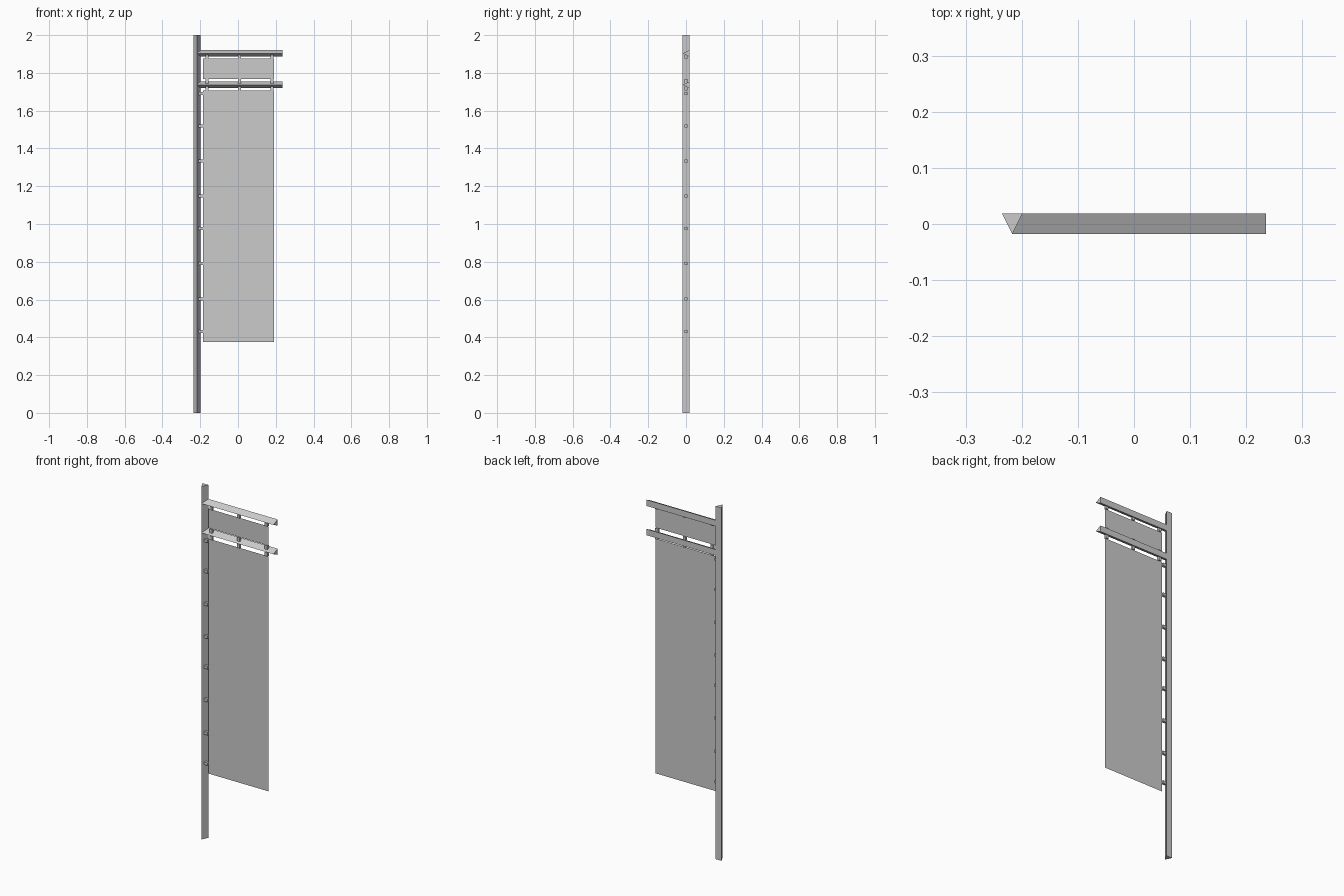
import bpy, bmesh
from mathutils import Vector

if "Cube" in bpy.data.objects:
    bpy.data.objects.remove(bpy.data.objects["Cube"])


def make_object(name, bm):
    bmesh.ops.recalc_face_normals(bm, faces=bm.faces)
    mesh = bpy.data.meshes.new(name)
    bm.to_mesh(mesh)
    bm.free()
    obj = bpy.data.objects.new(name, mesh)
    bpy.context.collection.objects.link(obj)
    return obj


def prism(name, start, end):
    """Solid between two matching cross-section loops."""
    bm = bmesh.new()
    a = [bm.verts.new(p) for p in start]
    b = [bm.verts.new(p) for p in end]
    bm.faces.new(a)
    bm.faces.new(b)
    n = len(a)
    for i in range(n):
        j = (i + 1) % n
        bm.faces.new((a[i], a[j], b[j], b[i]))
    return make_object(name, bm)


def clip(name, x0, x1, z0, z1, depth=0.014):
    loop = [(x0, z0), (x1, z0), (x1, z1), (x0, z1)]
    return prism(name, [(x, -depth / 2, z) for x, z in loop],
                 [(x, depth / 2, z) for x, z in loop])


def panel(name, x0, x1, z0, z1):
    bm = bmesh.new()
    bm.faces.new([bm.verts.new(p) for p in
                  ((x0, 0, z0), (x1, 0, z0), (x1, 0, z1), (x0, 0, z1))])
    return make_object(name, bm)


FRONT, BACK = -0.018, 0.0185
LEFT, RIGHT = -0.185, 0.191

# Triangular upright pole, ridge facing the front
section = [(-0.235, BACK), (-0.199, BACK), (-0.217, FRONT)]
prism("pole", [(x, y, 0) for x, y in section], [(x, y, 2) for x, y in section])

# Triangular crossbars, mitred against the pole's right face
for name, z in (("upper_crossbar", 1.903), ("lower_crossbar", 1.737)):
    bar = [(-0.199, BACK, z + 0.0175), (-0.199, BACK, z - 0.0175), (-0.217, FRONT, z)]
    prism(name, bar, [(0.235, y, zz) for _, y, zz in bar])

# Thin sign panels
panel("small_panel", LEFT, RIGHT, 1.767, 1.876)
panel("large_panel", LEFT, RIGHT, 0.375, 1.706)

# Hanging clips between crossbars and panels
for i, x in enumerate((-0.165, 0.007, 0.18)):
    for label, z0, z1 in (("top", 1.876, 1.895), ("middle", 1.745, 1.767),
                          ("bottom", 1.706, 1.729)):
        clip(f"{label}_clip_{i + 1}", x - 0.008, x + 0.008, z0, z1)

# Side clips between the pole and the large panel
for i, z in enumerate((0.43, 0.602, 0.79, 0.976, 1.148, 1.333, 1.519, 1.692)):
    clip(f"side_clip_{i + 1}", -0.208, LEFT, z - 0.008, z + 0.008)
